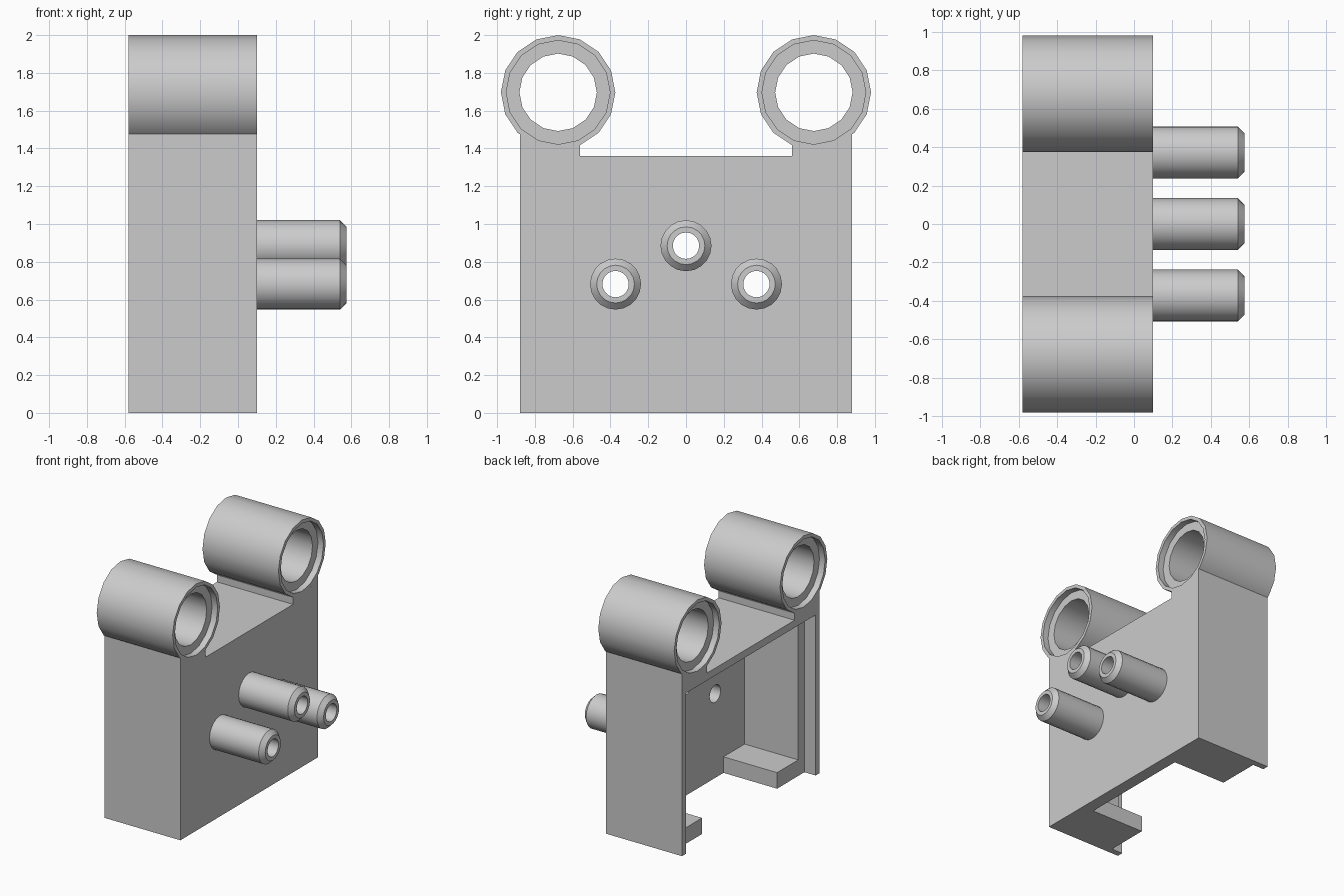
import bpy, bmesh
from math import cos, sin, pi, radians

if "Cube" in bpy.data.objects:
    bpy.data.objects.remove(bpy.data.objects["Cube"], do_unlink=True)

grey = bpy.data.materials.new("light_grey")
grey.use_nodes = True
grey.diffuse_color = (0.6, 0.6, 0.6, 1)
grey.node_tree.nodes["Principled BSDF"].inputs["Base Color"].default_value = (0.6, 0.6, 0.6, 1)

BACK, FACE = -0.58, 0.1          # ends of the housing along x
TUBE_Y, TUBE_Z, TUBE_R = 0.677, 1.697, 0.303


def finish(name, bm):
    bmesh.ops.recalc_face_normals(bm, faces=bm.faces)
    mesh = bpy.data.meshes.new(name)
    bm.to_mesh(mesh)
    bm.free()
    mesh.materials.append(grey)
    obj = bpy.data.objects.new(name, mesh)
    bpy.context.collection.objects.link(obj)
    return obj


def activate(obj):
    bpy.ops.object.select_all(action='DESELECT')
    obj.select_set(True)
    bpy.context.view_layer.objects.active = obj


def extrude_x(name, outline, x0, x1):
    """Extrude a (y, z) outline along x."""
    bm = bmesh.new()
    face = bm.faces.new([bm.verts.new((x0, y, z)) for y, z in outline])
    new = bmesh.ops.extrude_face_region(bm, geom=[face])["geom"]
    verts = [g for g in new if isinstance(g, bmesh.types.BMVert)]
    bmesh.ops.translate(bm, verts=verts, vec=(x1 - x0, 0, 0))
    return finish(name, bm)


def circle(y, z, r, n):
    return [(y + r * cos(2 * pi * i / n), z + r * sin(2 * pi * i / n)) for i in range(n)]


def lathe_x(name, profile, y, z, n):
    """Revolve a closed (x, radius) profile about an x-parallel axis."""
    bm = bmesh.new()
    rings = []
    for x, r in profile:
        rings.append([bm.verts.new((x, *p)) for p in circle(y, z, r, n)])
    for k, a in enumerate(rings):
        b = rings[(k + 1) % len(rings)]
        for i in range(n):
            j = (i + 1) % n
            bm.faces.new((a[i], a[j], b[j], b[i]))
    obj = finish(name, bm)
    activate(obj)
    bpy.ops.object.shade_smooth_by_angle(angle=radians(30))
    return obj


def cut(target, cutter):
    cutter.hide_render = True
    mod = target.modifiers.new("cut", 'BOOLEAN')
    mod.operation, mod.solver, mod.object = 'DIFFERENCE', 'EXACT', cutter
    activate(target)
    bpy.ops.object.modifier_apply(modifier=mod.name)
    bpy.data.objects.remove(cutter, do_unlink=True)


def block_cut(target, half_y, z0, z1, x0, x1):
    outline = [(-half_y, z0), (half_y, z0), (half_y, z1), (-half_y, z1)]
    cut(target, extrude_x("cutter", outline, x0, x1))


# Housing with saddles that carry the tubes
half = [(0.88, 0), (0.88, 1.476), (0.793, 1.417), (TUBE_Y, 1.394), (0.561, 1.417), (0.561, 1.36)]
housing = extrude_x("housing", half + [(-y, z) for y, z in reversed(half)], BACK, FACE)

# Cavity, open foot gap and stepped rim at the rear
block_cut(housing, 0.75, 0.13, 1.23, -0.53, 0)
block_cut(housing, 0.48, -0.2, 0.5, -0.7, 0)
block_cut(housing, 0.83, -0.2, 1.3, -0.7, -0.48)

# Hollow pegs, each bored through the face plate
peg = [(FACE, 0.07), (0.575, 0.07), (0.575, 0.1), (0.54, 0.135), (FACE, 0.135)]
for name, y, z in (("right_peg", -0.373, 0.682), ("middle_peg", 0, 0.885), ("left_peg", 0.373, 0.682)):
    cut(housing, extrude_x("cutter", circle(y, z, 0.07, 20), -0.1, 0.2))
    lathe_x(name, peg, y, z, 20)

# Tubes with a counterbore at both ends
STEP = 0.05
tube = [(BACK, TUBE_R), (BACK, 0.275), (BACK + STEP, 0.275), (BACK + STEP, 0.205),
        (FACE - STEP, 0.205), (FACE - STEP, 0.275), (FACE, 0.275), (FACE, TUBE_R)]
for name, side in (("front_tube", -1), ("back_tube", 1)):
    lathe_x(name, tube, side * TUBE_Y, TUBE_Z, 16)

# Smooth bores in the housing, sharp elsewhere
activate(housing)
bpy.ops.object.shade_smooth_by_angle(angle=radians(20))
